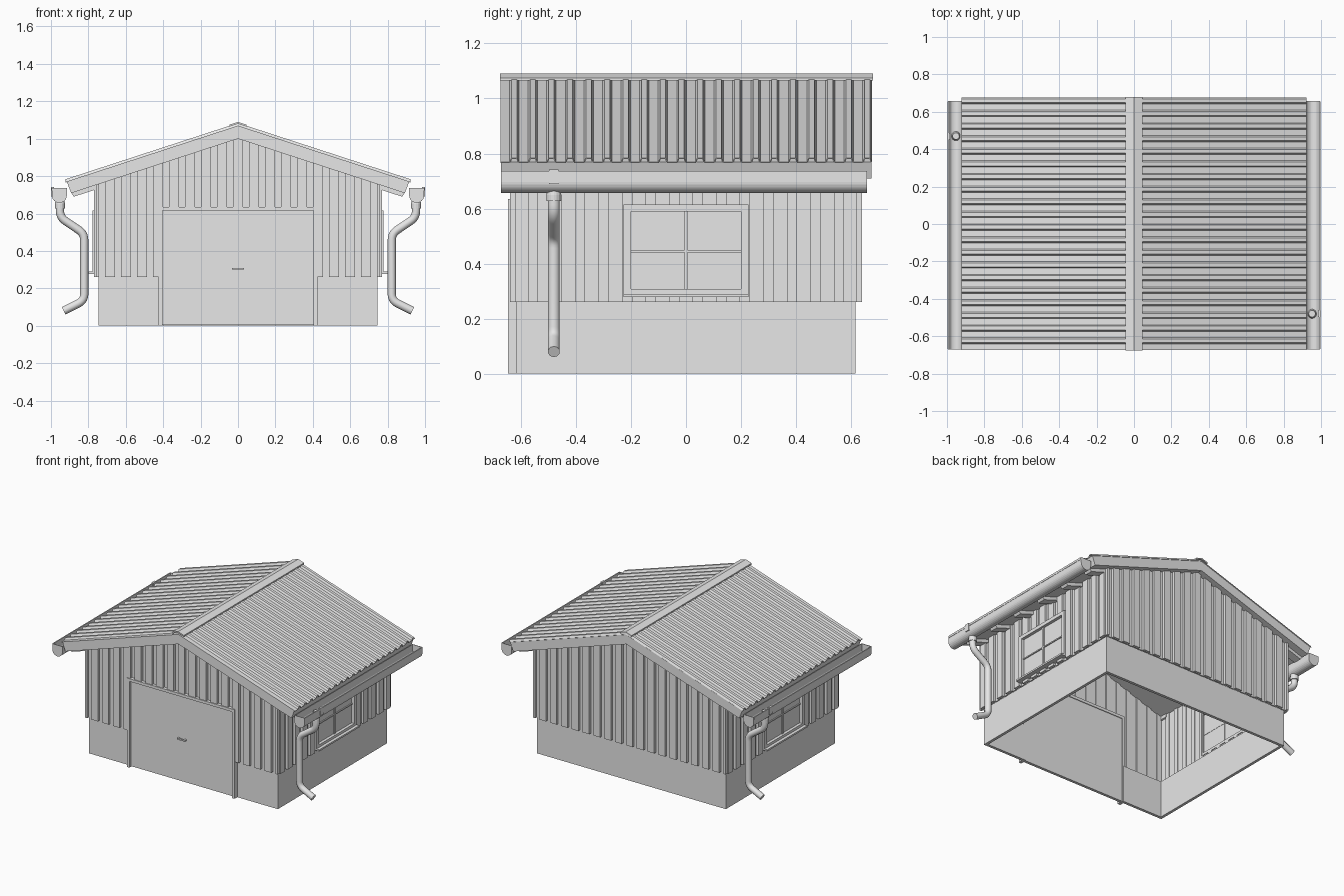
import bpy, bmesh, math
from mathutils import Vector

cube = bpy.data.objects.get("Cube")
if cube:
    bpy.data.objects.remove(cube, do_unlink=True)

grey = bpy.data.materials.new("plain_grey")
grey.use_nodes = True
COLOUR = (0.8, 0.8, 0.8, 1)
grey.diffuse_color = COLOUR
grey.node_tree.nodes["Principled BSDF"].inputs["Base Color"].default_value = COLOUR

SLOPE = 0.326
SIDES = ((1, "left"), (-1, "right"))


def finish(name, bm, normals=True):
    if normals:
        bmesh.ops.recalc_face_normals(bm, faces=bm.faces)
    mesh = bpy.data.meshes.new(name)
    bm.to_mesh(mesh)
    bm.free()
    mesh.materials.append(grey)
    ob = bpy.data.objects.new(name, mesh)
    bpy.context.collection.objects.link(ob)
    return ob


def prism(bm, pts, offset):
    """Solid made by pushing a flat outline along an offset."""
    a = [bm.verts.new(p) for p in pts]
    b = [bm.verts.new(Vector(p) + Vector(offset)) for p in pts]
    bm.faces.new(a)
    bm.faces.new(b[::-1])
    for i in range(len(a)):
        j = (i + 1) % len(a)
        bm.faces.new((a[j], a[i], b[i], b[j]))


def box(bm, x, y, z):
    prism(bm, [(x[0], y[0], z[0]), (x[1], y[0], z[0]), (x[1], y[1], z[0]), (x[0], y[1], z[0])],
          (0, 0, z[1] - z[0]))


def boxes(name, items, sx=1):
    bm = bmesh.new()
    for x, y, z in items:
        box(bm, (x[0] * sx, x[1] * sx), y, z)
    return finish(name, bm)


def profile_y(name, pts, y0, y1):
    bm = bmesh.new()
    prism(bm, [(x, y0, z) for x, z in pts], (0, y1 - y0, 0))
    return finish(name, bm)


def cladding(name, half, place, top, hole=None):
    """Vertical boards, alternately proud and set back, around an optional opening."""
    period, wide = 0.0855, 0.052
    n = int(half / period) + 1
    cuts = {-half, half, 0.0}
    for i in range(-n, n + 1):
        cuts |= {i * period - wide / 2, i * period + wide / 2}
    if hole:
        cuts |= {hole[0], hole[1]}
    cuts = sorted(c for c in cuts if -half <= c <= half)
    bm = bmesh.new()
    for a, b in zip(cuts, cuts[1:]):
        mid = (a + b) / 2
        proud = abs(mid - round(mid / period) * period) < wide / 2
        d0, d1 = (0, 0.02) if proud else (-0.006, 0.002)
        spans = [(0.26, None)]
        if hole and hole[0] < mid < hole[1]:
            spans = [(hole[3], None)]
            if hole[2] > 0.26:
                spans.append((0.26, hole[2]))
        for z0, z1 in spans:
            quad = [(a, z0), (b, z0), (b, z1 or top(b)), (a, z1 or top(a))]
            pts = [place(u, z, d0) for u, z in quad]
            prism(bm, pts, place(a, z0, d1) - place(a, z0, d0))
    return finish(name, bm)


# Plinth, with a gap for the door
boxes("plinth", [
    ((-0.745, 0.745), (0.595, 0.615), (0, 0.262)),
    ((-0.745, -0.725), (-0.615, 0.595), (0, 0.262)),
    ((0.725, 0.745), (-0.615, 0.595), (0, 0.262)),
    ((-0.725, -0.41), (-0.615, -0.595), (0, 0.262)),
    ((0.41, 0.725), (-0.615, -0.595), (0, 0.262))])

# Board walls
gable = lambda u: 1.005 - SLOPE * abs(u)
eave = lambda u: 0.756
cladding("front_wall", 0.76, lambda u, z, d: Vector((u, -0.62 - d, z)), gable, (-0.41, 0.41, 0, 0.62))
cladding("back_wall", 0.76, lambda u, z, d: Vector((u, 0.62 + d, z)), gable)
for s, side in SIDES:
    cladding(side + "_wall", 0.62, lambda u, z, d: Vector((s * (0.75 + d), u, z)), eave,
             (-0.21, 0.21, 0.29, 0.605))

# Garage door
boxes("door_frame", [
    ((-0.425, -0.405), (-0.646, -0.6), (0, 0.635)),
    ((0.405, 0.425), (-0.646, -0.6), (0, 0.635)),
    ((-0.405, 0.405), (-0.646, -0.6), (0.615, 0.635))])
boxes("door_panel", [((-0.405, 0.405), (-0.625, -0.605), (0.003, 0.615))])
boxes("door_handle", [
    ((-0.032, 0.032), (-0.643, -0.635), (0.3, 0.31)),
    ((-0.03, -0.02), (-0.636, -0.624), (0.3, 0.31)),
    ((0.02, 0.03), (-0.636, -0.624), (0.3, 0.31))])

# Windows
for s, side in SIDES:
    depth = (0.745, 0.778)
    boxes(side + "_window_frame", [
        (depth, (-0.227, -0.2), (0.29, 0.615)), (depth, (0.2, 0.227), (0.29, 0.615)),
        (depth, (-0.2, 0.2), (0.59, 0.615)), (depth, (-0.2, 0.2), (0.29, 0.308))], s)
    boxes(side + "_window_bars", [
        ((0.755, 0.764), (-0.2, 0.2), (0.441, 0.449)),
        ((0.755, 0.766), (-0.006, 0.006), (0.308, 0.59))], s)
    boxes(side + "_window_sill", [((0.75, 0.8), (-0.227, 0.227), (0.278, 0.29))], s)
    bm = bmesh.new()
    corners = [(-0.2, 0.308), (0.2, 0.308), (0.2, 0.59), (-0.2, 0.59)]
    bm.faces.new([bm.verts.new((s * 0.757, s * y, z)) for y, z in corners])
    finish(side + "_window_pane", bm, False)

# Roof slab and ridge cap
half = [(0.915, 1.068 - SLOPE * 0.915), (0.892, 1.0 - SLOPE * 0.892)]
profile_y("roof_slab", [(0, 1.068), half[0], half[1], (0, 1.0),
                        (-half[1][0], half[1][1]), (-half[0][0], half[0][1])], -0.672, 0.674)
w = 0.046
profile_y("ridge_cap", [(0, 1.09), (w, 1.09 - SLOPE * w), (w, 1.08 - SLOPE * w), (0, 1.08),
                        (-w, 1.08 - SLOPE * w), (-w, 1.09 - SLOPE * w)], -0.675, 0.68)

# Ribbed roof sheets
PITCH = 0.0675
for s, side in SIDES:
    bm = bmesh.new()
    rows = []
    for i in range(20):
        y = -0.674 + i * PITCH
        rows += [(y, 0), (y + 0.033, 0), (y + 0.04, 0.014), (y + 0.06, 0.014)]
    rows.append((-0.674 + 20 * PITCH, 0))
    lines = [[bm.verts.new((s * x, y, 1.07 - SLOPE * x + h)) for x in (0.0, 0.922)] for y, h in rows]
    for p, q in zip(lines, lines[1:]):
        bm.faces.new((p[0], p[1], q[1], q[0]) if s > 0 else (p[0], q[0], q[1], p[1]))
    sheet = finish(side + "_roof_sheet", bm, False)
    mod = sheet.modifiers.new("thickness", "SOLIDIFY")
    mod.thickness = 0.004

# Rafter tails under the eaves
for s, side in SIDES:
    bm = bmesh.new()
    for i in range(6):
        y = -0.59 + i * 0.236
        outline = [(0.74, 0.765), (0.893, 0.712), (0.878, 0.69), (0.74, 0.735)]
        prism(bm, [(s * x, y - 0.03, z) for x, z in outline], (0, 0.06, 0))
    finish(side + "_rafter_tails", bm)

# Gutters: open half-round troughs with closed ends
for s, side in SIDES:
    def trough(r):
        arc = [math.pi * (1 + k / 12) for k in range(13)]
        return [(-r, 0.737)] + [(r * math.cos(a), 0.697 + r * math.sin(a)) for a in arc] + [(r, 0.737)]
    outer, inner = trough(0.04), trough(0.035)
    place = lambda pts, y: [(s * (0.955 + x), y, z) for x, z in pts]
    bm = bmesh.new()
    prism(bm, place(outer + inner[::-1], -0.668), (0, 1.322, 0))
    for y in (-0.672, 0.654):
        prism(bm, place(outer, y), (0, 0.004, 0))
    box(bm, (s * 0.99, s * 0.997), (-0.668, 0.654), (0.722, 0.737))
    finish(side + "_gutter", bm)


# Downpipes
def rounded(pts, r=0.035):
    pts = [Vector(p) for p in pts]
    out = [pts[0]]
    for a, b, c in zip(pts, pts[1:], pts[2:]):
        p, q = b + (a - b).normalized() * r, b + (c - b).normalized() * r
        for k in range(6):
            t = k / 5
            out.append(p * (1 - t) ** 2 + b * 2 * t * (1 - t) + q * t * t)
    return out + [pts[-1]]


for s, side in SIDES:
    y = -0.48 if s > 0 else 0.47
    path = [(0.952, 0.65), (0.952, 0.58), (0.822, 0.492), (0.822, 0.135), (0.932, 0.08)]
    curve = bpy.data.curves.new(side + "_downpipe", "CURVE")
    curve.dimensions = "3D"
    curve.bevel_depth = 0.022
    curve.bevel_resolution = 3
    curve.use_fill_caps = True
    spline = curve.splines.new("POLY")
    pts = rounded([(s * x, y, z) for x, z in path])
    spline.points.add(len(pts) - 1)
    for sp, p in zip(spline.points, pts):
        sp.co = (*p, 1)
    curve.materials.append(grey)
    temp = bpy.data.objects.new("pipe_path", curve)
    bpy.context.collection.objects.link(temp)
    mesh = bpy.data.meshes.new_from_object(temp.evaluated_get(bpy.context.evaluated_depsgraph_get()))
    bpy.data.objects.remove(temp, do_unlink=True)
    mesh.shade_smooth()
    mesh.set_sharp_from_angle(angle=math.radians(40))
    bpy.context.collection.objects.link(bpy.data.objects.new(side + "_downpipe", mesh))

    # Outlet funnel and the clip on the gutter face
    bm = bmesh.new()
    rings = []
    for z, r in ((0.705, 0.018), (0.65, 0.027), (0.627, 0.027)):
        rings.append([bm.verts.new((s * 0.952 + r * math.cos(k * math.pi / 8),
                                    y + r * math.sin(k * math.pi / 8), z)) for k in range(16)])
    for p, q in zip(rings, rings[1:]):
        for k in range(16):
            bm.faces.new((p[k], p[k - 1], q[k - 1], q[k]))
    bm.faces.new(rings[0])
    bm.faces.new(rings[-1][::-1])
    finish(side + "_outlet", bm)
    boxes(side + "_gutter_clip", [((0.985, 1.0), (y - 0.017, y + 0.017), (0.69, 0.742))], s)
